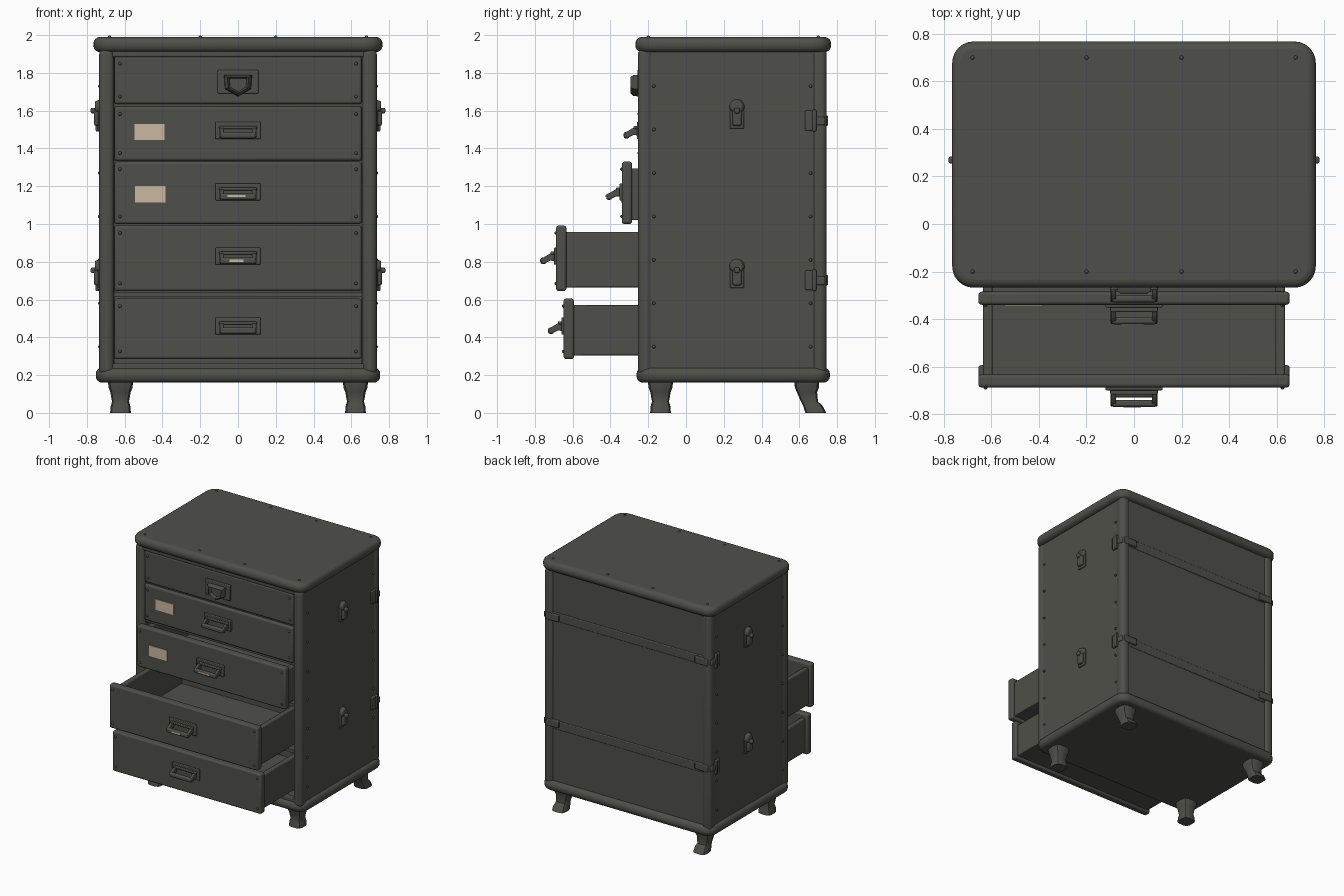
import bpy, bmesh, math
from mathutils import Vector, Matrix

cube = bpy.data.objects.get("Cube")
if cube:
    bpy.data.objects.remove(cube)


def material(name, rgb):
    m = bpy.data.materials.new(name)
    m.use_nodes = True
    m.diffuse_color = (*rgb, 1)
    m.node_tree.nodes["Principled BSDF"].inputs["Base Color"].default_value = (*rgb, 1)
    return m


DARK = material("dark olive grey", (0.078, 0.078, 0.068))
CREAM = material("cream paper", (0.6, 0.48, 0.36))


def finish(name, bm, mat=DARK, bevel=0.0, segments=2):
    bmesh.ops.recalc_face_normals(bm, faces=bm.faces)
    mesh = bpy.data.meshes.new(name)
    bm.to_mesh(mesh)
    bm.free()
    mesh.materials.append(mat)
    ob = bpy.data.objects.new(name, mesh)
    bpy.context.collection.objects.link(ob)
    if bevel:
        mod = ob.modifiers.new("soft edges", "BEVEL")
        mod.width, mod.segments = bevel, segments
        mod.limit_method, mod.angle_limit = "ANGLE", math.radians(40)
    bpy.ops.object.select_all(action="DESELECT")
    ob.select_set(True)
    bpy.context.view_layer.objects.active = ob
    bpy.ops.object.shade_smooth_by_angle(angle=math.radians(40))
    return ob


def add_box(bm, xs, ys, zs):
    lo, hi = Vector((xs[0], ys[0], zs[0])), Vector((xs[1], ys[1], zs[1]))
    mat = Matrix.Translation((lo + hi) / 2) @ Matrix.Diagonal((*(hi - lo), 1))
    return bmesh.ops.create_cube(bm, size=1, matrix=mat)["verts"]


def box(name, xs, ys, zs, bevel=0.0, mat=DARK, corner=0.0, segments=2):
    bm = bmesh.new()
    add_box(bm, xs, ys, zs)
    if corner:
        upright = [e for e in bm.edges
                   if abs(e.verts[0].co.z - e.verts[1].co.z) > 1e-4]
        bmesh.ops.bevel(bm, geom=upright, offset=corner, segments=6, profile=0.5,
                        affect="EDGES")
    return finish(name, bm, mat, bevel, segments)


def loft(name, rings, bevel=0.0):
    """Skin closed rings of points and cap both ends."""
    bm = bmesh.new()
    loops = [[bm.verts.new(p) for p in ring] for ring in rings]
    n = len(loops[0])
    for a, b in zip(loops, loops[1:]):
        for i in range(n):
            bm.faces.new((a[i], a[(i + 1) % n], b[(i + 1) % n], b[i]))
    bm.faces.new(loops[0])
    bm.faces.new(loops[-1])
    return finish(name, bm, DARK, bevel)


def rivets(name, points, axis):
    bm = bmesh.new()
    for p in points:
        turn = Vector((0, 0, 1)).rotation_difference(Vector(axis)).to_matrix().to_4x4()
        bmesh.ops.create_uvsphere(bm, u_segments=8, v_segments=6, radius=0.009,
                                  matrix=Matrix.Translation(p) @ turn)
    finish(name, bm)


SIDES = (("left", 1), ("right", -1))
FRONT, BACK = -0.255, 0.745

# Rounded top and base slabs
box("top_slab", (-0.765, 0.765), (-0.268, 0.768), (1.91, 1.99), 0.034, corner=0.09, segments=4)
box("base_slab", (-0.753, 0.753), (-0.262, 0.762), (0.16, 0.24), 0.034, corner=0.08, segments=4)

# Cabinet shell: posts, side panels, back
for side, s in SIDES:
    xs = sorted((s * 0.655, s * 0.735))
    box(side + "_front_post", xs, (FRONT, FRONT + 0.08), (0.2, 1.93), 0.032, segments=4)
    box(side + "_back_post", xs, (BACK - 0.08, BACK), (0.2, 1.93), 0.032, segments=4)
    box(side + "_side_panel", sorted((s * 0.67, s * 0.728)), (-0.222, 0.712), (0.2, 1.93))
box("back_panel", (-0.69, 0.69), (0.68, 0.73), (0.2, 1.93))
box("top_rail", (-0.67, 0.67), (-0.245, -0.2), (1.885, 1.93), 0.006)
box("bottom_rail", (-0.67, 0.67), (-0.245, -0.2), (0.22, 0.262), 0.006)
for z in (0.625, 0.993, 1.325, 1.628):
    box("divider_rail", (-0.67, 0.67), (-0.225, 0.6), (z - 0.012, z + 0.012))

# Shallow straps across the back
for z in (0.69, 1.55):
    box("back_strap", (-0.66, 0.66), (0.72, 0.736), (z - 0.035, z + 0.035), 0.006)


def drawer(label, front, z0, z1, length, half=0.655):
    box(label + "_front", (-half, half), (front, front + 0.055), (z0, z1), 0.014, segments=3)
    bm = bmesh.new()
    back = front + length
    bottom, top = z0 + 0.02, z1 - 0.035
    y0 = front + 0.04
    for s in (-1, 1):
        add_box(bm, sorted((s * 0.595, s * 0.635)), (y0, back), (bottom, top))
    add_box(bm, (-0.61, 0.61), (back - 0.03, back), (bottom, top))
    add_box(bm, (-0.61, 0.61), (y0, back), (bottom, bottom + 0.03))
    finish(label + "_tray", bm, DARK, 0.006)


def pull_handle(label, y, z):
    """Back plate with a drooping bail on two arms."""
    box(label + "_handle_plate", (-0.12, 0.12), (y - 0.012, y + 0.004), (z - 0.045, z + 0.045), 0.005)
    profile = ((-0.005, 0.022), (-0.035, 0.012), (-0.075, -0.012), (-0.082, -0.03),
               (-0.066, -0.042), (-0.03, -0.024), (-0.005, -0.026))
    for s in (-1, 1):
        loft(label + "_handle_arm",
             [[(x, y + dy, z + dz) for dy, dz in profile] for x in (s * 0.075, s * 0.098)], 0.004)
    box(label + "_handle_grip", (-0.095, 0.095), (y - 0.082, y - 0.052), (z - 0.042, z - 0.008), 0.01)
    box(label + "_handle_lip", (-0.1, 0.1), (y - 0.03, y), (z + 0.008, z + 0.024), 0.005)


# Drawers from top to bottom: name, front position, bottom, top, handle height
DRAWERS = (
    ("first_drawer", -0.243, 1.635, 1.888, None),
    ("second_drawer", -0.248, 1.335, 1.622, 1.495),
    ("third_drawer", -0.34, 1.0, 1.33, 1.17),
    ("fourth_drawer", -0.688, 0.645, 0.992, 0.83),
    ("fifth_drawer", -0.648, 0.285, 0.605, 0.46),
)
for label, y, z0, z1, grip in DRAWERS:
    drawer(label, y, z0, z1, 0.86)
    if grip:
        pull_handle(label, y, grip)
    for s in (-1, 1):
        rivets(label + "_rivets", [(s * 0.625, y, z) for z in (z0 + 0.04, z1 - 0.04)], (0, -1, 0))

# Shield-shaped pull on the first drawer
box("shield_plate", (-0.108, 0.108), (-0.258, -0.24), (1.69, 1.815), 0.005)
shield = ((-0.075, 1.79), (0.075, 1.79), (0.07, 1.715), (0, 1.675), (-0.07, 1.715))
loft("shield_pull", [[(x * k, y, 1.74 + (z - 1.74) * k) for x, z in shield]
                     for y, k in ((-0.25, 1), (-0.28, 0.95), (-0.294, 0.75), (-0.27, 0.6))])

# Paper labels
box("upper_label", (-0.548, -0.39), (-0.253, -0.246), (1.445, 1.53), mat=CREAM)
box("lower_label", (-0.545, -0.385), (-0.345, -0.338), (1.115, 1.2), mat=CREAM)
box("third_handle_tag", (-0.055, 0.04), (-0.425, -0.421), (1.143, 1.153), mat=CREAM)
box("fourth_handle_tag", (-0.045, 0.03), (-0.773, -0.769), (0.799, 0.813), mat=CREAM)

# Side latches and corner clasps
for side, s in SIDES:
    for z in (0.735, 1.58):
        def sx(a, b):
            return sorted((s * a, s * b))
        box(side + "_latch_plate", sx(0.72, 0.74), (0.232, 0.308), (z - 0.075, z + 0.04), 0.006)
        box(side + "_latch_body", sx(0.73, 0.762), (0.245, 0.295), (z - 0.06, z + 0.02), 0.01)
        box(side + "_latch_tongue", sx(0.73, 0.78), (0.255, 0.285), (z + 0.005, z + 0.035), 0.008)
        bm = bmesh.new()
        bmesh.ops.create_cone(bm, cap_ends=True, segments=14, radius1=0.042, radius2=0.03, depth=0.03,
                              matrix=Matrix.Translation((s * 0.742, 0.27, z + 0.04))
                              @ Matrix.Rotation(s * math.pi / 2, 4, "Y"))
        finish(side + "_latch_boss", bm, DARK, 0.004)
        c = z - 0.035
        box(side + "_clasp_side", sx(0.72, 0.744), (0.63, 0.69), (c - 0.05, c + 0.055), 0.006)
        box(side + "_clasp_pin", sx(0.73, 0.754), (0.67, 0.69), (c - 0.055, c + 0.06), 0.006)
        box(side + "_clasp_strap", sx(0.72, 0.742), (0.64, 0.735), (c - 0.022, c + 0.022), 0.006)
        box(side + "_clasp_back", sx(0.6, 0.715), (0.725, 0.752), (c - 0.025, c + 0.03), 0.006)
    rivets(side + "_edge_rivets", [(s * 0.732, y, 0.35 + 0.23 * i)
                                   for y in (-0.17, 0.66) for i in range(7)], (s, 0, 0))
    rivets(side + "_top_rivets", [(s * x, y, 1.989) for x in (0.2, 0.68)
                                  for y in (-0.2, 0.7)], (0, 0, 1))

# Feet: tapered ankles; the rear pair kick backwards
FOOT = ((0.17, 0.066, 0.0), (0.135, 0.064, 0.0), (0.11, 0.054, 0.005),
        (0.06, 0.045, 0.25), (0.035, 0.052, 0.6), (0.0, 0.055, 0.85))
for side, s in SIDES:
    for place, y, kick in (("front", -0.135, 0.0), ("back", 0.64, 0.055)):
        rings = []
        for z, r, k in FOOT:
            ring = []
            for i in range(16):
                a = math.tau * i / 16
                c, d = math.cos(a), math.sin(a)
                # Squared-off circle
                q = r / (abs(c) ** 4 + abs(d) ** 4) ** 0.25
                ring.append((s * 0.622 + q * c, y + kick * k + q * d, z))
            rings.append(ring)
        loft(f"{side}_{place}_foot", rings)
